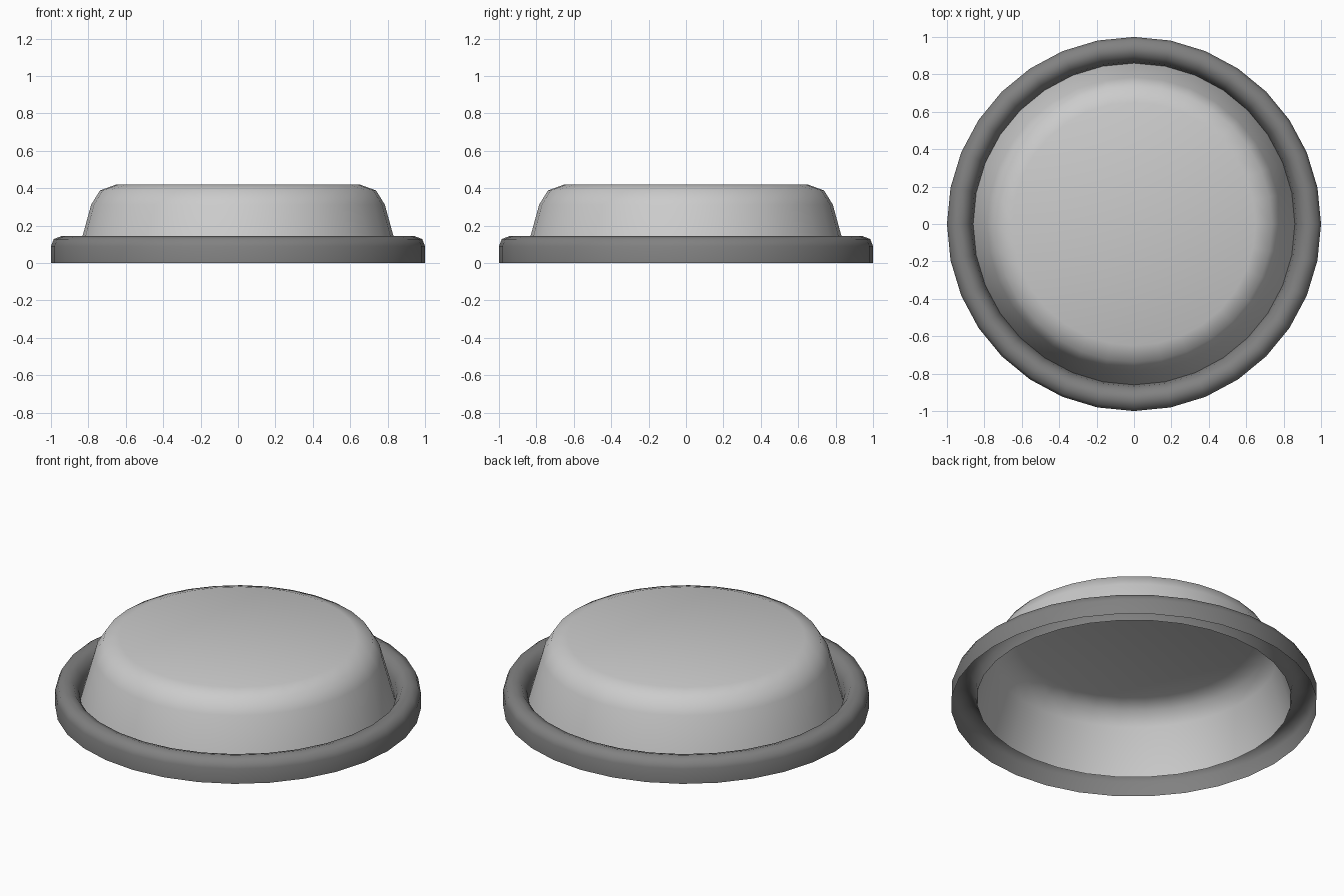
import bpy, bmesh, math

if "Cube" in bpy.data.objects:
    bpy.data.objects.remove(bpy.data.objects["Cube"])

SIDES = 32


def lathe(name, profile, cap=False, grey=None):
    """Revolve an open (radius, height) profile, ordered outside to inside."""
    bm = bmesh.new()
    rings = []
    for r, z in profile:
        rings.append([bm.verts.new((r * math.cos(2 * math.pi * i / SIDES),
                                    r * math.sin(2 * math.pi * i / SIDES), z))
                      for i in range(SIDES)])
    for a, b in zip(rings, rings[1:]):
        for i in range(SIDES):
            j = (i + 1) % SIDES
            bm.faces.new((a[i], a[j], b[j], b[i]))
    if cap:
        bm.faces.new(rings[-1])
    for f in bm.faces:
        f.smooth = True
    mesh = bpy.data.meshes.new(name)
    bm.to_mesh(mesh)
    bm.free()
    obj = bpy.data.objects.new(name, mesh)
    bpy.context.collection.objects.link(obj)
    if grey is not None:
        mat = bpy.data.materials.new(name + "_grey")
        mat.diffuse_color = (grey, grey, grey, 1)
        mat.use_nodes = True
        mat.node_tree.nodes["Principled BSDF"].inputs["Base Color"].default_value = mat.diffuse_color
        mesh.materials.append(mat)
    return obj


# Rounded rim, open underneath
lathe("rim", [(1.0, 0.0), (1.0, 0.09), (0.985, 0.128), (0.94, 0.145),
              (0.90, 0.133), (0.87, 0.09), (0.86, 0.04)], grey=0.22)

# Hollow domed cover with a flat top
lathe("cover", [(0.86, 0.04), (0.785, 0.312), (0.738, 0.388), (0.65, 0.42)],
      cap=True)
